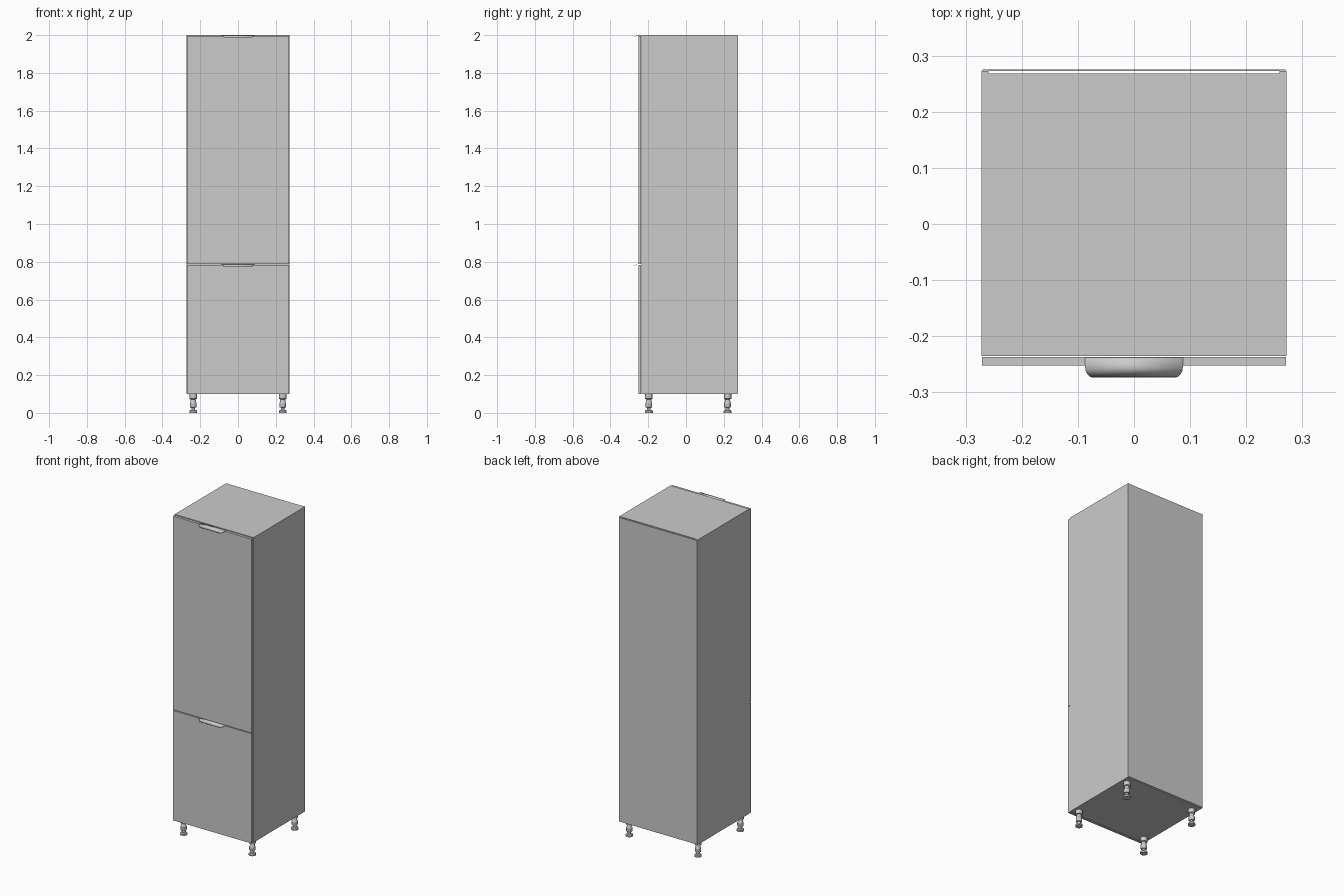
import bpy, bmesh
from math import sin, cos, pi, sqrt, radians

if "Cube" in bpy.data.objects:
    bpy.data.objects.remove(bpy.data.objects["Cube"])


def finish(name, bm, smooth=False):
    bmesh.ops.recalc_face_normals(bm, faces=bm.faces)
    me = bpy.data.meshes.new(name)
    bm.to_mesh(me)
    bm.free()
    ob = bpy.data.objects.new(name, me)
    bpy.context.collection.objects.link(ob)
    if smooth:
        bpy.ops.object.select_all(action='DESELECT')
        ob.select_set(True)
        bpy.context.view_layer.objects.active = ob
        bpy.ops.object.shade_smooth_by_angle(angle=radians(35))
    return ob


def panel(name, x, y, z):
    """Box from (min, max) ranges."""
    bm = bmesh.new()
    bmesh.ops.create_cube(bm, size=1)
    for v in bm.verts:
        v.co = [r[0] if c < 0 else r[1] for c, r in zip(v.co, (x, y, z))]
    return finish(name, bm)


def lathe(name, profile, loc, sides=24):
    bm = bmesh.new()
    vs = [bm.verts.new((r, 0, z)) for r, z in profile]
    es = [bm.edges.new(p) for p in zip(vs, vs[1:])]
    bmesh.ops.spin(bm, geom=vs + es, cent=(0, 0, 0), axis=(0, 0, 1),
                   angle=2 * pi, steps=sides)
    bmesh.ops.remove_doubles(bm, verts=bm.verts, dist=1e-5)
    ob = finish(name, bm, True)
    ob.location = loc
    return ob


def handle(name, z):
    """Thin plate over the door edge, curling down to a round-cornered lip."""
    W, R = 0.087, 0.018
    path = [(-0.238, 0), (-0.255, 0)]
    path += [(-0.255 - 0.018 * sin(a), -0.011 * (1 - cos(a)))
             for a in (i * pi / 20 for i in range(1, 11))]
    bm = bmesh.new()
    rows = []
    for y, dz in path:
        d = max(0, -0.255 - y)
        w = W - (R - sqrt(max(0, R * R - d * d))) * 0.8
        rows.append([bm.verts.new((s * w, y, z + dz)) for s in (-1, 1)])
    for a, b in zip(rows, rows[1:]):
        bm.faces.new((a[0], a[1], b[1], b[0]))
    ob = finish(name, bm, True)
    mod = ob.modifiers.new("thickness", 'SOLIDIFY')
    mod.thickness = 0.0015
    mod.offset = 0
    return ob


# Carcass: sides, top, bottom and fixed shelf
body = (-0.235, 0.273)
inner = (-0.235, 0.268)
for s, side in ((-1, "left"), (1, "right")):
    panel(side + "_side_panel", sorted((s * 0.259, s * 0.272)), body, (0.1, 2.0))
for name, z in (("bottom_panel", 0.1), ("fixed_shelf", 0.78), ("top_panel", 1.987)):
    panel(name, (-0.259, 0.259), inner, (z, z + 0.013))

# Thin back panel, leaving the slot behind the top and bottom
panel("back_panel", (-0.270, 0.270), (0.273, 0.2755), (0.102, 1.997))

# Doors with edge-mounted handles
for name, z0, z1 in (("lower", 0.1, 0.784), ("upper", 0.789, 1.996)):
    panel(name + "_door", (-0.2705, 0.2705), (-0.2525, -0.237), (z0, z1))
    handle(name + "_handle", z1 + 0.0012)

# Adjustable legs
leg = [(0, 0), (0.021, 0), (0.021, 0.009), (0.017, 0.014), (0.010, 0.016),
       (0.010, 0.027), (0.016, 0.029), (0.018, 0.033), (0.018, 0.052),
       (0.015, 0.056), (0.013, 0.072), (0.020, 0.075), (0.020, 0.1), (0, 0.1)]
for yn, y in (("front", -0.197), ("rear", 0.22)):
    for xn, x in (("left", -0.237), ("right", 0.237)):
        lathe(f"{yn}_{xn}_leg", leg, (x, y, 0))
